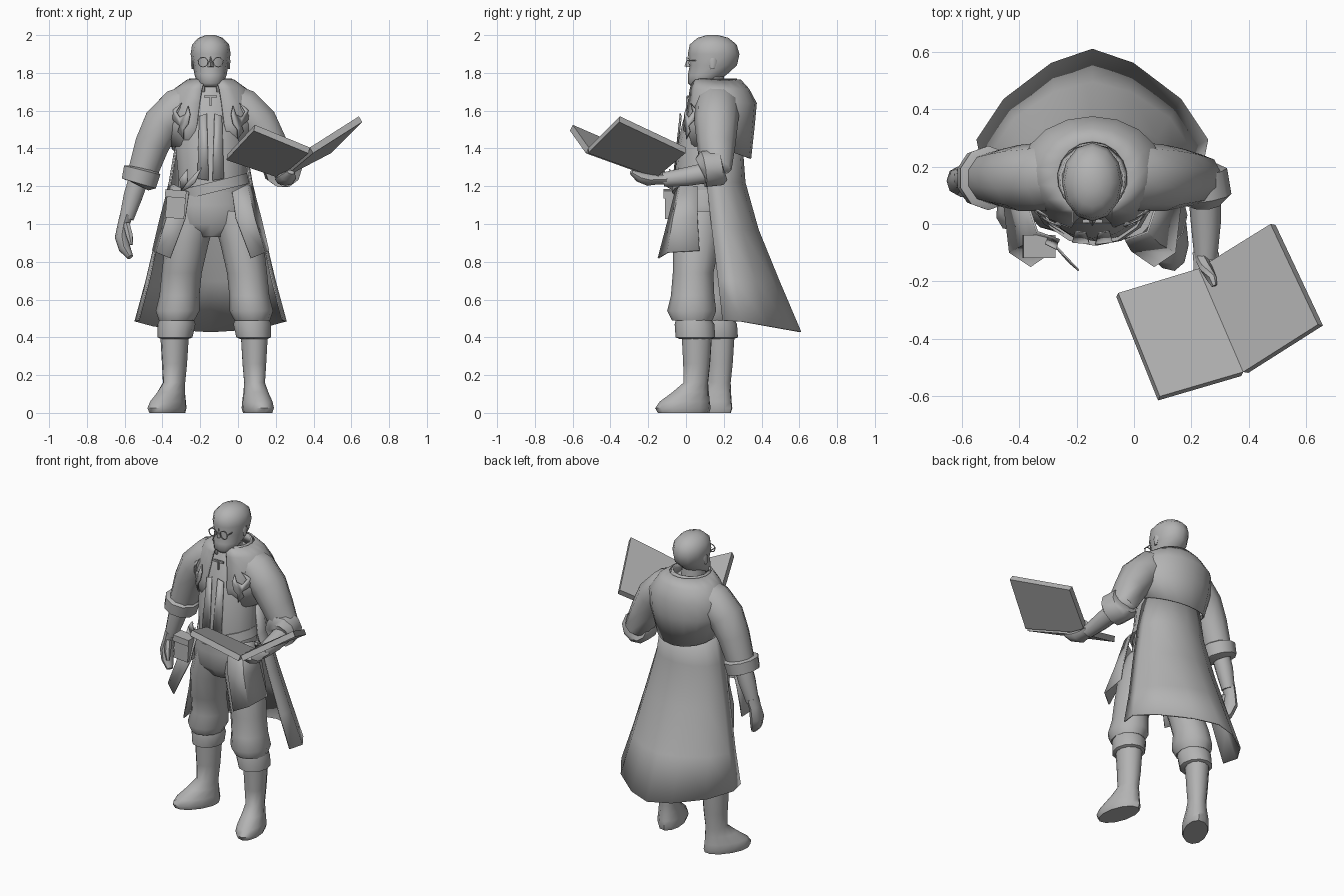
import bpy, bmesh, math
from mathutils import Vector, Matrix

grey = bpy.data.materials.new("grey")
grey.diffuse_color = (0.45, 0.45, 0.45, 1)
CX = -0.145   # body mid plane
LX = -0.125   # mid plane between the legs


def make(name, verts, faces, mat=None, angle=50, thick=0.0):
    me = bpy.data.meshes.new(name)
    me.from_pydata([mat @ Vector(v) if mat else Vector(v) for v in verts], [], faces)
    bm = bmesh.new()
    bm.from_mesh(me)
    bmesh.ops.recalc_face_normals(bm, faces=bm.faces)
    bm.to_mesh(me)
    bm.free()
    ob = bpy.data.objects.new(name, me)
    bpy.context.collection.objects.link(ob)
    me.materials.append(grey)
    if thick:
        s = ob.modifiers.new("thickness", 'SOLIDIFY')
        s.thickness = thick
    bpy.ops.object.select_all(action='DESELECT')
    ob.select_set(True)
    bpy.context.view_layer.objects.active = ob
    bpy.ops.object.shade_smooth_by_angle(angle=math.radians(angle))
    return ob


def skin(name, rings, closed=True, **kw):
    """Join equal rings of points; closed rings also get end caps."""
    n = len(rings[0])
    faces = [(r * n + i, r * n + (i + 1) % n, (r + 1) * n + (i + 1) % n, (r + 1) * n + i)
             for r in range(len(rings) - 1) for i in range(n if closed else n - 1)]
    if closed:
        faces += [tuple(range(n)), tuple(range((len(rings) - 1) * n, len(rings) * n))]
    return make(name, [p for r in rings for p in r], faces, **kw)


def power(v, p):
    return math.copysign(abs(v) ** p, v)


def loft(name, rows, n=12, gaps=None, pinch=None, **kw):
    """Rows are (cx, front y, back y, z, half width, drop at the back).
    Gaps open the front by an angle per row, pinch makes rows more pointed."""
    rings = []
    for k, (cx, y0, y1, z, rx, *drop) in enumerate(rows):
        g = math.radians(gaps[k]) if gaps else 0
        e = pinch[k] if pinch else 1
        ring = []
        for i in range(n + 1 if gaps else n):
            a = g + (2 * math.pi - 2 * g) * i / n
            c = power(math.cos(a), e)
            ring.append((cx + rx * power(math.sin(a), e), (y0 + y1) / 2 - (y1 - y0) / 2 * c,
                         z - (drop[0] * max(0, -c) if drop else 0)))
        rings.append(ring)
    return skin(name, rings, closed=not gaps, **kw)


def tube(name, pts, n=10, flat=1.0, **kw):
    """Round limb through points (x, y, z, radius)."""
    p = [Vector(q[:3]) for q in pts]
    rings = []
    for i, q in enumerate(pts):
        d = (p[min(i + 1, len(p) - 1)] - p[max(i - 1, 0)]).normalized()
        side = Vector((0, 1, 0)) if abs(d.y) < 0.7 else Vector((1, 0, 0))
        u = (side - d * side.dot(d)).normalized()
        v = d.cross(u)
        rings.append([p[i] + q[3] * (u * math.cos(t) + v * flat * math.sin(t))
                      for t in (2 * math.pi * k / n for k in range(n))])
    return skin(name, rings, **kw)


def mirror(pts, mid=CX):
    return [(2 * mid - x, y, z) for x, y, z in pts]


def box(name, c, s, rot=0):
    v = [(x * s[0] / 2, y * s[1] / 2, z * s[2] / 2)
         for x in (-1, 1) for y in (-1, 1) for z in (-1, 1)]
    f = [(0, 1, 3, 2), (4, 6, 7, 5), (0, 4, 5, 1), (2, 3, 7, 6), (0, 2, 6, 4), (1, 5, 7, 3)]
    return make(name, v, f, mat=Matrix.Translation(c) @ Matrix.Rotation(rot, 4, 'Y'), angle=30)


# head, nose, ears and neck
loft("head", [(CX, .03, .11, 1.725, .045), (CX, .01, .15, 1.745, .07), (CX, .01, .215, 1.79, .085),
              (CX, .02, .27, 1.84, .094), (CX, .01, .283, 1.9, .106), (CX, .02, .268, 1.95, .098),
              (CX, .06, .225, 1.985, .065), (CX, .11, .17, 2.0, .025)], n=12)
make("nose", [(CX, .01, 1.89), (CX - .018, .02, 1.83), (CX + .018, .02, 1.83), (CX, -.008, 1.835)],
     [(0, 1, 3), (0, 3, 2), (1, 2, 3), (0, 2, 1)])
loft("neck", [(CX, .05, .21, 1.66, .08), (CX, .06, .2, 1.8, .07)], n=10)
for s in (-1, 1):
    ear = CX + s * .096
    loft("ear", [(ear, .13, .15, 1.82, .006), (ear, .12, .165, 1.86, .01), (ear, .13, .16, 1.88, .008)], n=6)

# round glasses
for s in (-1, 1):
    c = CX + s * .04
    rings = []
    for r, y in ((.028, .002), (.023, .002), (.023, .006), (.028, .006), (.028, .002)):
        rings.append([(c + r * math.cos(k * math.pi / 6), y, 1.857 + r * math.sin(k * math.pi / 6))
                      for k in range(13)])
    skin("glasses_rim", rings, closed=False)
    box("glasses_arm", (c + s * .028, .028, 1.865), (.004, .05, .005))
box("glasses_bridge", (CX, .003, 1.86), (.026, .004, .005))

# torso with vest, standing collar
loft("vest", [(CX + .01, -.06, .25, 1.17, .185), (CX + .01, -.06, .25, 1.25, .185),
              (CX, -.05, .28, 1.4, .19), (CX, -.015, .3, 1.55, .18), (CX, .02, .27, 1.66, .15),
              (CX, .05, .23, 1.73, .085)], n=14)
loft("collar", [(CX, .03, .28, 1.70, .13), (CX, .04, .27, 1.77, .115)], n=12, gaps=(16, 16), thick=.01)

# shoulder mantle, hanging to a point behind
loft("mantle", [(CX, .03, .29, 1.765, .125), (CX, .015, .335, 1.715, .195), (CX, .003, .375, 1.64, .245),
                (CX, -.022, .365, 1.53, .25), (CX, -.03, .345, 1.41, .21, .065)], n=16,
     gaps=(15, 14, 14, 17, 28), thick=.008)

# lapels on the vest, collar clasp
lapel = [(-.205, -.022, 1.57), (-.165, -.028, 1.585), (-.155, -.066, 1.23), (-.215, -.06, 1.24)]
for pts in (lapel, mirror(lapel)):
    make("vest_lapel", pts, [(0, 1, 2, 3)], thick=.005)
box("collar_clasp", (CX, .01, 1.675), (.07, .012, .012))
box("collar_clasp_drop", (CX, .005, 1.65), (.01, .012, .05))

# curled emblems lying on the mantle
curl = [(0, .09), (.05, .05), (.045, 0), (.01, -.03), (.02, -.06), (-.01, -.1), (-.012, -.05),
        (-.035, -.02), (-.045, .03), (-.035, .075), (-.02, .03), (.01, .015), (.028, .045)]
for s in (-1, 1):
    pts = []
    for u, v in curl:
        dx = .155 + u
        pts.append((CX + s * dx, .172 - .198 * math.sqrt(1 - (dx / .255) ** 2) - .01 + max(v, 0) * .2, 1.55 + v))
    make("emblem", pts, [tuple(range(len(pts)))], thick=.006)

# long coat skirt, open at the front, pointed behind
loft("coat_skirt", [(CX, .03, .30, 1.42, .19), (CX, .0, .315, 1.22, .225), (CX, -.005, .385, .97, .285),
                    (CX, -.03, .495, .7, .35), (CX, -.08, .61, .49, .41, .06)], n=8,
     gaps=(72,) * 5, pinch=(1, 1, 1.1, 1.22, 1.33), thick=.008)

# front coat flaps
flap = [(-.03, -.06, 1.17), (.05, -.03, 1.21), (.08, .06, 1.2),
        (-.01, -.095, 1.03), (.09, -.07, 1.03), (.125, .06, 1.03),
        (.07, -.15, .82), (.145, -.1, .85), (.165, .07, .86)]
for pts in (flap, mirror(flap)):
    make("front_flap", pts, [(0, 1, 4, 3), (1, 2, 5, 4), (3, 4, 7, 6), (4, 5, 8, 7)], thick=.008)

# tilted belt
tilt = Matrix.Translation((CX + .01, 0, 1.195)) @ Matrix.Rotation(math.radians(-14), 4, 'Y')
loft("belt", [(0, -.075, .26, -.028, .2), (0, -.075, .26, .028, .2)], n=14, mat=tilt, angle=40)

# pouch and quill on the belt
box("pouch", (-.33, -.075, 1.1), (.1, .07, .14), .08)
box("pouch_flap", (-.33, -.078, 1.16), (.112, .08, .04), .08)
make("quill", [(-.30, -.05, 1.17), (-.265, -.08, 1.22), (-.19, -.16, 1.3), (-.225, -.13, 1.22), (-.26, -.09, 1.19)],
     [(0, 1, 2, 3, 4)], thick=.006)
make("quill_vane", [(-.30, -.05, 1.17), (-.31, -.07, 1.24), (-.27, -.09, 1.29), (-.265, -.07, 1.2)],
     [(0, 1, 2, 3)], thick=.006)

# trousers, knee cuffs and boots; one leg is set forward
loft("hips", [(CX, .0, .2, .93, .13), (CX, -.055, .24, 1.0, .21), (CX, -.06, .25, 1.1, .215),
              (CX, -.06, .25, 1.2, .19)], n=14)
for s, dy, turn in ((1, 0, 14), (-1, .12, -32)):
    def leg(rows):
        return [(LX + s * (x - LX), a + dy * k, b + dy * k, z, r) for x, a, b, z, r, k in rows]
    loft("trouser_leg", leg([(-.03, -.05, .2, 1.07, .115, .1), (.02, -.07, .18, .9, .115, .35),
                             (.048, -.07, .145, .74, .106, .7), (.06, -.08, .15, .62, .106, 1),
                             (.07, -.1, .16, .54, .116, 1), (.075, -.075, .14, .49, .094, 1)]))
    loft("knee_cuff", leg([(.075, -.05, .125, .51, .085, 1), (.075, -.06, .15, .47, .1, 1),
                           (.083, -.055, .155, .40, .092, 1), (.085, -.03, .13, .39, .07, 1)]))
    place = Matrix.Translation((LX + s * .212, .055 + dy, 0)) @ Matrix.Rotation(math.radians(turn), 4, 'Z')
    loft("boot", [(0, -.21, .07, 0, .072), (0, -.225, .078, .025, .08), (0, -.2, .073, .06, .076),
                  (0, -.13, .068, .11, .064), (0, -.07, .064, .16, .056), (0, -.072, .075, .26, .064),
                  (0, -.08, .085, .41, .073)], mat=place)

# lowered arm
tube("right_sleeve", [(-.24, .165, 1.65, .105), (-.31, .165, 1.615, .12), (-.40, .16, 1.53, .115),
                      (-.455, .16, 1.42, .102), (-.505, .16, 1.27, .088)], flat=.94)
tube("right_cuff", [(-.505, .16, 1.295, .09), (-.507, .16, 1.285, .112),
                    (-.525, .16, 1.215, .106), (-.53, .16, 1.205, .07)], flat=.93)
tube("right_forearm", [(-.525, .165, 1.24, .055), (-.555, .165, 1.15, .053), (-.59, .16, 1.03, .04)])
tube("right_hand", [(-.59, .16, 1.05, .046), (-.605, .158, 1.0, .042), (-.615, .15, .93, .05),
                    (-.60, .135, .87, .042), (-.57, .115, .825, .022)], flat=.75, n=8)
tube("right_thumb", [(-.59, .13, 1.0, .02), (-.575, .1, .94, .02), (-.565, .09, .89, .01)], n=6)

# raised arm holding the book
tube("left_sleeve", [(-.05, .165, 1.65, .105), (.02, .165, 1.615, .12), (.11, .16, 1.53, .115),
                     (.17, .16, 1.42, .102), (.225, .155, 1.31, .09), (.24, .11, 1.27, .07)], flat=.94)
tube("left_cuff", [(.225, .195, 1.305, .08), (.225, .18, 1.3, .1),
                   (.24, .09, 1.29, .1), (.24, .08, 1.285, .07)])
tube("left_forearm", [(.245, .13, 1.275, .058), (.25, .0, 1.25, .052), (.25, -.12, 1.235, .04)])
tube("left_hand", [(.25, -.1, 1.235, .046), (.25, -.15, 1.235, .042), (.25, -.2, 1.235, .055),
                   (.265, -.25, 1.25, .045), (.28, -.29, 1.275, .02)], flat=.6, n=8)
tube("left_thumb", [(.235, -.12, 1.25, .022), (.25, -.15, 1.3, .022), (.27, -.19, 1.335, .018),
                    (.28, -.215, 1.34, .01)], n=6)

# open book: two slabs meeting at the spine
spine = [Vector((.225, -.155, 1.275)), Vector((.38, -.515, 1.405))]
for name, outer in (("book_left", [(-.055, -.24, 1.37), (.09, -.6, 1.525)]),
                    ("book_right", [(.475, .0, 1.405), (.64, -.35, 1.57)])):
    quad = spine + [Vector(outer[1]), Vector(outer[0])]
    nrm = (quad[1] - quad[0]).cross(quad[3] - quad[0]).normalized()
    nrm *= .035 if nrm.z < 0 else -.035
    skin(name, [quad, [q + nrm for q in quad]], angle=20)
